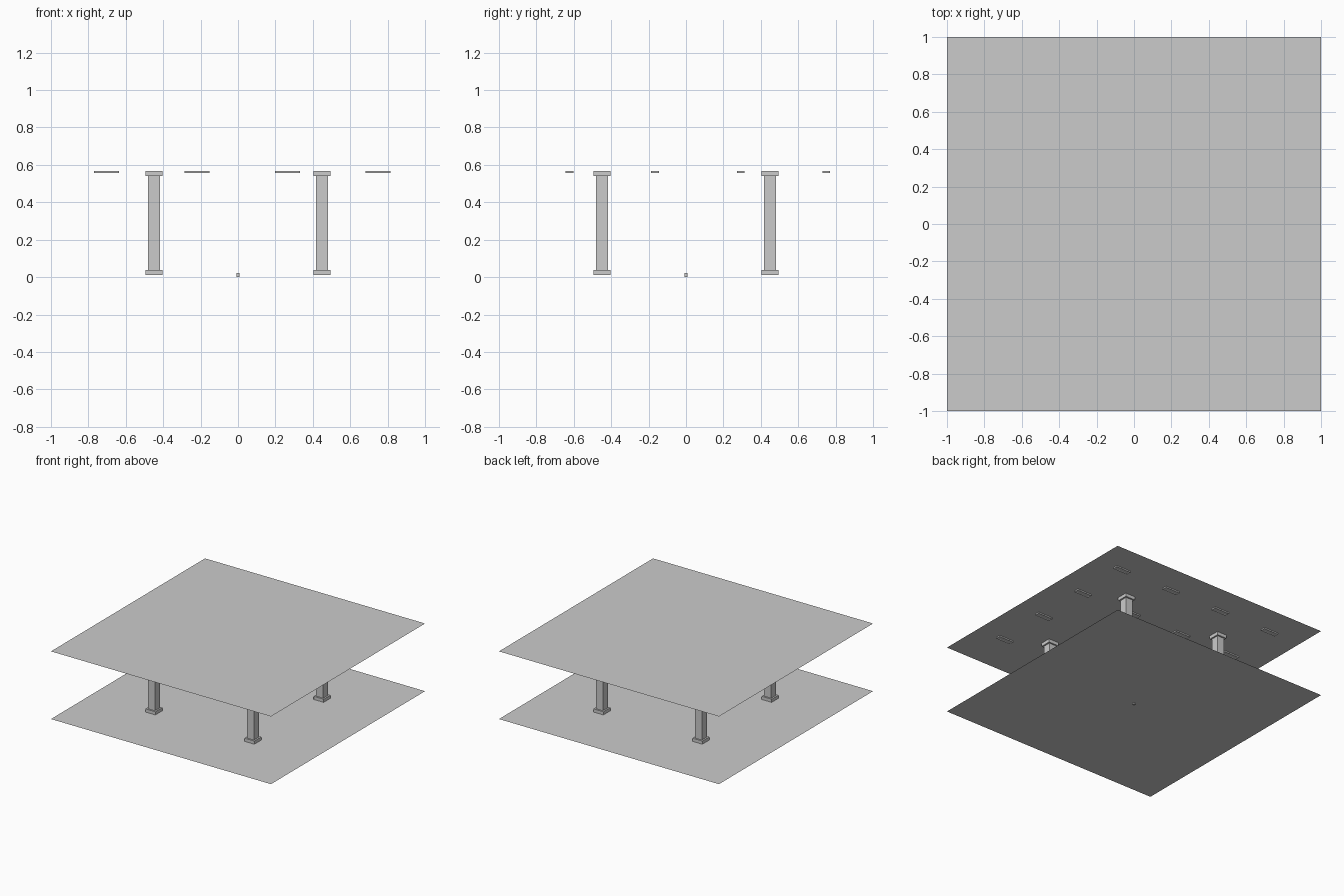
import bpy, bmesh
from mathutils import Matrix, Vector

if "Cube" in bpy.data.objects:
    bpy.data.objects.remove(bpy.data.objects["Cube"])

FLOOR_Z, CEIL_Z = 0.012, 0.568


def finish(name, bm):
    mesh = bpy.data.meshes.new(name)
    bm.to_mesh(mesh)
    bm.free()
    obj = bpy.data.objects.new(name, mesh)
    bpy.context.collection.objects.link(obj)
    return obj


def add_box(bm, x, y, z0, z1, sx, sy):
    mat = Matrix.Translation((x, y, (z0 + z1) / 2)) @ Matrix.Diagonal((sx, sy, z1 - z0, 1))
    return bmesh.ops.create_cube(bm, size=1, matrix=mat)["verts"]


# Floor and ceiling sheets
for name, z in (("floor", FLOOR_Z), ("ceiling", CEIL_Z)):
    bm = bmesh.new()
    bmesh.ops.create_grid(bm, x_segments=1, y_segments=1, size=1,
                          matrix=Matrix.Translation((0, 0, z)))
    finish(name, bm)

# Four square pillars with a plinth and a cap
for i, (x, y) in enumerate((x, y) for x in (-0.45, 0.45) for y in (-0.45, 0.45)):
    bm = bmesh.new()
    add_box(bm, x, y, FLOOR_Z, 0.038, 0.09, 0.09)
    add_box(bm, x, y, 0.038, 0.541, 0.064, 0.064)
    add_box(bm, x, y, 0.541, CEIL_Z, 0.09, 0.09)
    finish(f"pillar_{i + 1}", bm)

# Ceiling lamps in a 4 x 4 grid, each with a recessed panel underneath
for i in range(4):
    for j in range(4):
        bm = bmesh.new()
        add_box(bm, -0.703 + 0.4835 * i, -0.623 + 0.4575 * j, 0.557, CEIL_Z - 0.0005, 0.134, 0.041)
        bm.normal_update()
        bottom = min(bm.faces, key=lambda f: f.calc_center_median().z)
        bmesh.ops.inset_region(bm, faces=[bottom], thickness=0.007)
        bmesh.ops.translate(bm, verts=bottom.verts, vec=Vector((0, 0, 0.003)))
        finish(f"ceiling_lamp_{i + 1}_{j + 1}", bm)

# Small block at the centre of the floor
bm = bmesh.new()
add_box(bm, 0, 0, 0, 0.022, 0.018, 0.018)
finish("centre_block", bm)
